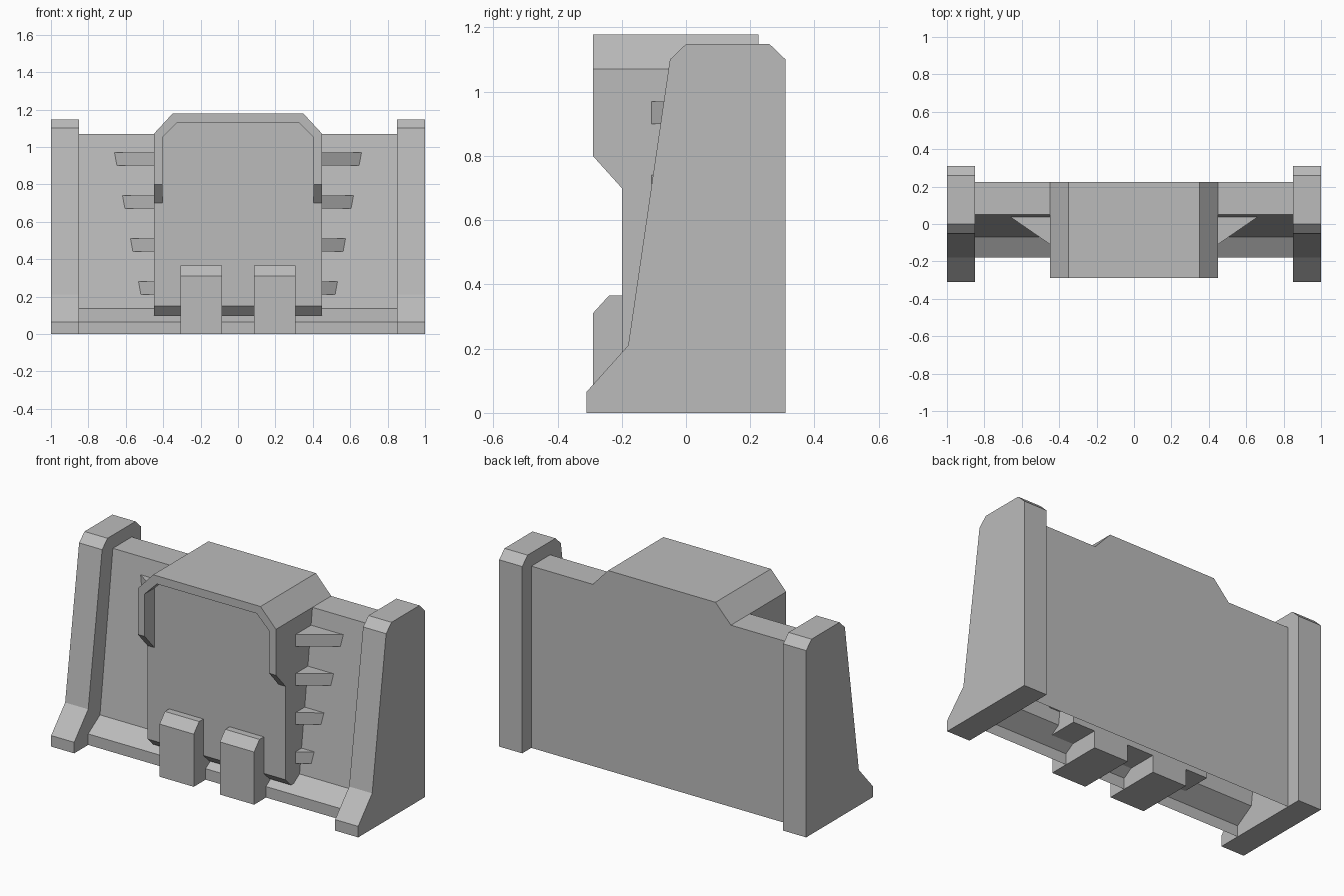
import bpy, bmesh

cube = bpy.data.objects.get("Cube")
if cube:
    bpy.data.objects.remove(cube, do_unlink=True)

# One plain concrete colour
concrete = bpy.data.materials.new("concrete_grey")
concrete.use_nodes = True
GREY = (0.5, 0.5, 0.5, 1)
concrete.diffuse_color = GREY
bsdf = concrete.node_tree.nodes["Principled BSDF"]
bsdf.inputs["Base Color"].default_value = GREY
bsdf.inputs["Roughness"].default_value = 0.8


def prism(name, outline, axis, start, end, edit=None):
    """Extrude a 2D outline along x, y or z; edit may adjust the bmesh."""
    def place(a, b, c):
        return {"x": (c, a, b), "y": (a, c, b), "z": (a, b, c)}[axis]

    bm = bmesh.new()
    near = [bm.verts.new(place(a, b, start)) for a, b in outline]
    far = [bm.verts.new(place(a, b, end)) for a, b in outline]
    bm.faces.new(near)
    bm.faces.new(far)
    n = len(outline)
    for i in range(n):
        j = (i + 1) % n
        bm.faces.new((near[i], near[j], far[j], far[i]))
    bmesh.ops.recalc_face_normals(bm, faces=bm.faces[:])
    if edit:
        edit(bm)
    mesh = bpy.data.meshes.new(name)
    bm.to_mesh(mesh)
    bm.free()
    mesh.materials.append(concrete)
    obj = bpy.data.objects.new(name, mesh)
    bpy.context.collection.objects.link(obj)
    return obj


def mirrored(points):
    """Complete a right-hand outline with its reflection."""
    return points + [(-x, z) for x, z in reversed(points)]


# Main wall: a sloped shell, open underneath
def open_bottom(bm):
    floor = [f for f in bm.faces if f.normal.z < -0.9]
    bmesh.ops.delete(bm, geom=floor, context="FACES")


FOOT, TOP = (-0.07, 0.135), (0.05, 1.07)
prism("wall", [(-0.18, 0), (-0.18, 0.065), FOOT, TOP, (0.225, 1.07), (0.225, 0)],
      "x", -0.85, 0.85, open_bottom)


def wall_y(z):
    return FOOT[0] + (z - FOOT[1]) * (TOP[0] - FOOT[0]) / (TOP[1] - FOOT[1])


# Central panel with a chamfered lower edge
def chamfer_lower_edge(bm):
    edges = [e for e in bm.edges
             if all(v.co.y < -0.19 and v.co.z < 0.11 for v in e.verts)]
    bmesh.ops.bevel(bm, geom=edges, offset=0.05, segments=1, affect="EDGES")


shoulder = [(0.45, 1.07), (0.35, 1.178)]
prism("central_panel", mirrored([(0.45, 0.10)] + shoulder), "y", -0.2, 0.05,
      chamfer_lower_edge)
prism("panel_crest", mirrored(shoulder), "y", 0.05, 0.225)


# Hood rim around the panel, with undercut ends
def undercut(bm):
    for v in bm.verts:
        if v.co.y < -0.28 and v.co.z < 0.75:
            v.co.z = 0.8


rim = [(0.405, 0.7), (0.45, 0.7)] + shoulder
inner = [(0.325, 1.13), (0.405, 1.05)]
rim_outline = rim + [(-x, z) for x, z in reversed(rim)]
rim_outline += [(-x, z) for x, z in reversed(inner)] + inner
prism("hood_rim", rim_outline, "y", -0.29, -0.2, undercut)

for side, s in (("left", 1), ("right", -1)):
    # End posts
    prism(side + "_end_post",
          [(-0.31, 0), (-0.31, 0.065), (-0.18, 0.21), (-0.05, 1.10), (0, 1.148),
           (0.26, 1.148), (0.31, 1.10), (0.31, 0)], "x", s * 0.85, s)

    # Front buttress blocks
    prism(side + "_buttress",
          [(-0.29, 0), (-0.29, 0.31), (-0.24, 0.365), (-0.19, 0.365),
           (0.05, 0.2), (0.05, 0)], "x", s * 0.085, s * 0.308)

    # Wedge fins stepping down each side of the panel
    for i in range(4):
        top = 0.97 - i * 0.23
        back = wall_y(top) + 0.004
        reach = 0.45 + (back + 0.108) / 0.69
        prism(f"{side}_fin_{i + 1}",
              [(s * 0.45, -0.108), (s * reach, back), (s * 0.45, back)],
              "z", top - 0.07, top)
